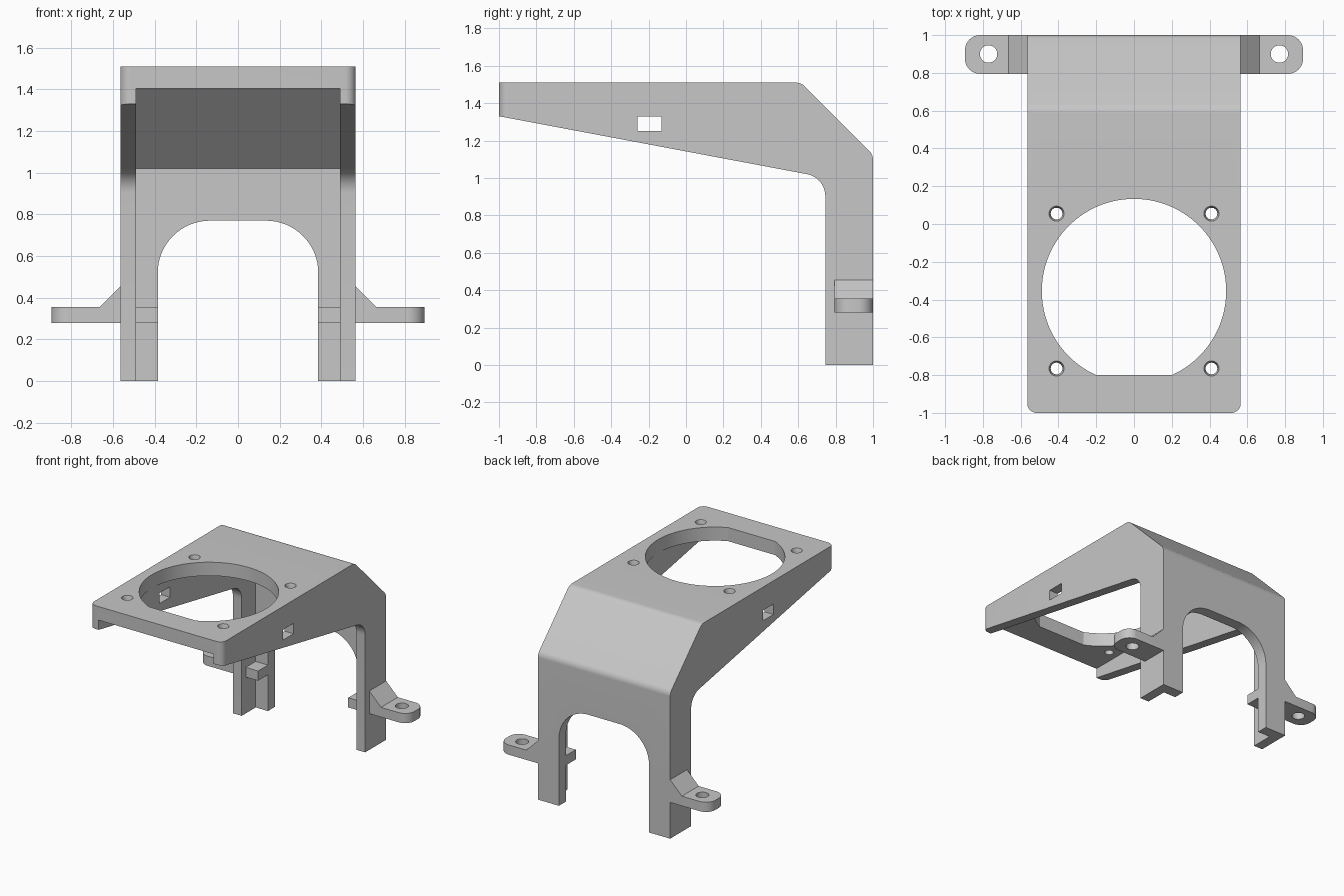
import bpy, bmesh, math
from mathutils import Vector

cube = bpy.data.objects.get("Cube")
if cube:
    bpy.data.objects.remove(cube)

grey = bpy.data.materials.new("light grey plastic")
grey.use_nodes = True
COLOUR = (0.57, 0.57, 0.57, 1)
grey.diffuse_color = COLOUR
grey.node_tree.nodes["Principled BSDF"].inputs["Base Color"].default_value = COLOUR


def rounded(corners, steps=10):
    """Closed outline from (a, b, radius) corners; radius 0 stays sharp."""
    out = []
    n = len(corners)
    for i, (a, b, r) in enumerate(corners):
        p = Vector((a, b))
        if r == 0:
            out.append(p)
            continue
        d1 = (Vector(corners[i - 1][:2]) - p).normalized()
        d2 = (Vector(corners[(i + 1) % n][:2]) - p).normalized()
        half = d1.angle(d2) / 2
        t = r / math.tan(half)
        c = p + (d1 + d2).normalized() * (r / math.sin(half))
        u, v = (p + d1 * t - c).normalized(), (p + d2 * t - c).normalized()
        out += [c + u.slerp(v, k / steps).normalized() * r for k in range(steps + 1)]
    return out


def prism(name, outline, axis, lo, hi):
    """Extrude a 2D outline along the axis; it lies in the other two axes, in order."""
    def place(p, h):
        co = [p[0], p[1]]
        co.insert("xyz".index(axis), h)
        return co
    bm = bmesh.new()
    low = [bm.verts.new(place(p, lo)) for p in outline]
    high = [bm.verts.new(place(p, hi)) for p in outline]
    bm.faces.new(low)
    bm.faces.new(high)
    n = len(low)
    for i in range(n):
        j = (i + 1) % n
        bm.faces.new((low[i], low[j], high[j], high[i]))
    bmesh.ops.recalc_face_normals(bm, faces=bm.faces)
    return to_object(name, bm)


def cone(name, x, y, z, r_low, r_high, depth, segments=32):
    bm = bmesh.new()
    bmesh.ops.create_cone(bm, cap_ends=True, segments=segments,
                          radius1=r_low, radius2=r_high, depth=depth)
    bmesh.ops.translate(bm, verts=bm.verts, vec=(x, y, z))
    return to_object(name, bm)


def to_object(name, bm):
    mesh = bpy.data.meshes.new(name)
    bm.to_mesh(mesh)
    bm.free()
    mesh.materials.append(grey)
    obj = bpy.data.objects.new(name, mesh)
    bpy.context.collection.objects.link(obj)
    return obj


def combine(target, other, operation):
    """Apply a boolean and discard the helper object."""
    mod = target.modifiers.new("boolean", "BOOLEAN")
    mod.operation = operation
    mod.solver = "EXACT"
    mod.object = other
    bpy.context.view_layer.objects.active = target
    bpy.ops.object.modifier_apply(modifier=mod.name)
    bpy.data.objects.remove(other)


# Solid side profile, trimmed to the plan with rounded front corners
body = prism("fan_bracket", rounded([
    (-1.1, 1.349, 0), (-1.1, 1.51, 0), (0.615, 1.51, 0.07), (1, 1.125, 0.07),
    (1, 0, 0), (0.745, 0, 0), (0.745, 1.002, 0.12)]), "x", -0.7, 0.7)
combine(body, prism("plan", rounded([
    (-0.565, -1, 0.05), (0.565, -1, 0.05), (0.565, 2, 0), (-0.565, 2, 0)]),
    "z", -1, 3), "INTERSECT")

# Hollow underside, leaving top plate, slope, back wall and side walls
combine(body, prism("hollow", [
    (-1.2, 1.405), (0.525, 1.405), (0.915, 1.02), (0.915, -0.2), (-1.2, -0.2)],
    "x", -0.49, 0.49), "DIFFERENCE")

# Arched opening between the legs
combine(body, prism("arch", rounded([
    (-0.385, -0.2, 0), (-0.385, 0.77, 0.25), (0.385, 0.77, 0.25), (0.385, -0.2, 0)],
    16), "y", 0.8, 1.2), "DIFFERENCE")

# Fan opening: a circle with a flat front edge
R, CY, FRONT = 0.488, -0.355, -0.8
edge = math.sqrt(R * R - (FRONT - CY) ** 2)
start = math.atan2(FRONT - CY, edge)
sweep = math.pi - 2 * start
circle = [(R * math.cos(a), CY + R * math.sin(a))
          for a in (start + sweep * k / 96 for k in range(97))]
combine(body, prism("fan_hole", circle, "z", 1.38, 1.7), "DIFFERENCE")

# Screw holes with a countersunk rim
for x in (-0.41, 0.41):
    for y in (0.055, -0.765):
        combine(body, cone("screw_hole", x, y, 1.45, 0.031, 0.031, 0.3), "DIFFERENCE")
        combine(body, cone("countersink", x, y, 1.5, 0.031, 0.043, 0.04), "DIFFERENCE")

# Rectangular slot through both side walls
combine(body, prism("side_slot", [
    (-0.26, 1.25), (-0.13, 1.25), (-0.13, 1.33), (-0.26, 1.33)], "x", -1, 1), "DIFFERENCE")

# Mounting ears with gussets, carried through the legs as inner ribs
for s in (-1, 1):
    ear = prism("mounting_ear", [(s * x, z) for x, z in (
        (0.3, 0.28), (1, 0.28), (1, 0.355), (0.665, 0.355),
        (0.56, 0.46), (0.52, 0.46), (0.52, 0.355), (0.3, 0.355))], "y", 0.7, 1.1)
    combine(ear, prism("ear_plan", rounded([
        (s * 0.385, 0.795, 0), (s * 0.895, 0.795, 0.08),
        (s * 0.895, 1, 0.08), (s * 0.385, 1, 0)]), "z", 0, 1), "INTERSECT")
    combine(ear, cone("ear_hole", s * 0.77, 0.9, 0.3, 0.046, 0.046, 0.4), "DIFFERENCE")
    combine(body, ear, "UNION")

# Smooth the fillets and holes, keep the hard edges
bpy.ops.object.select_all(action="DESELECT")
body.select_set(True)
bpy.context.view_layer.objects.active = body
bpy.ops.object.shade_smooth_by_angle(angle=math.radians(25))
